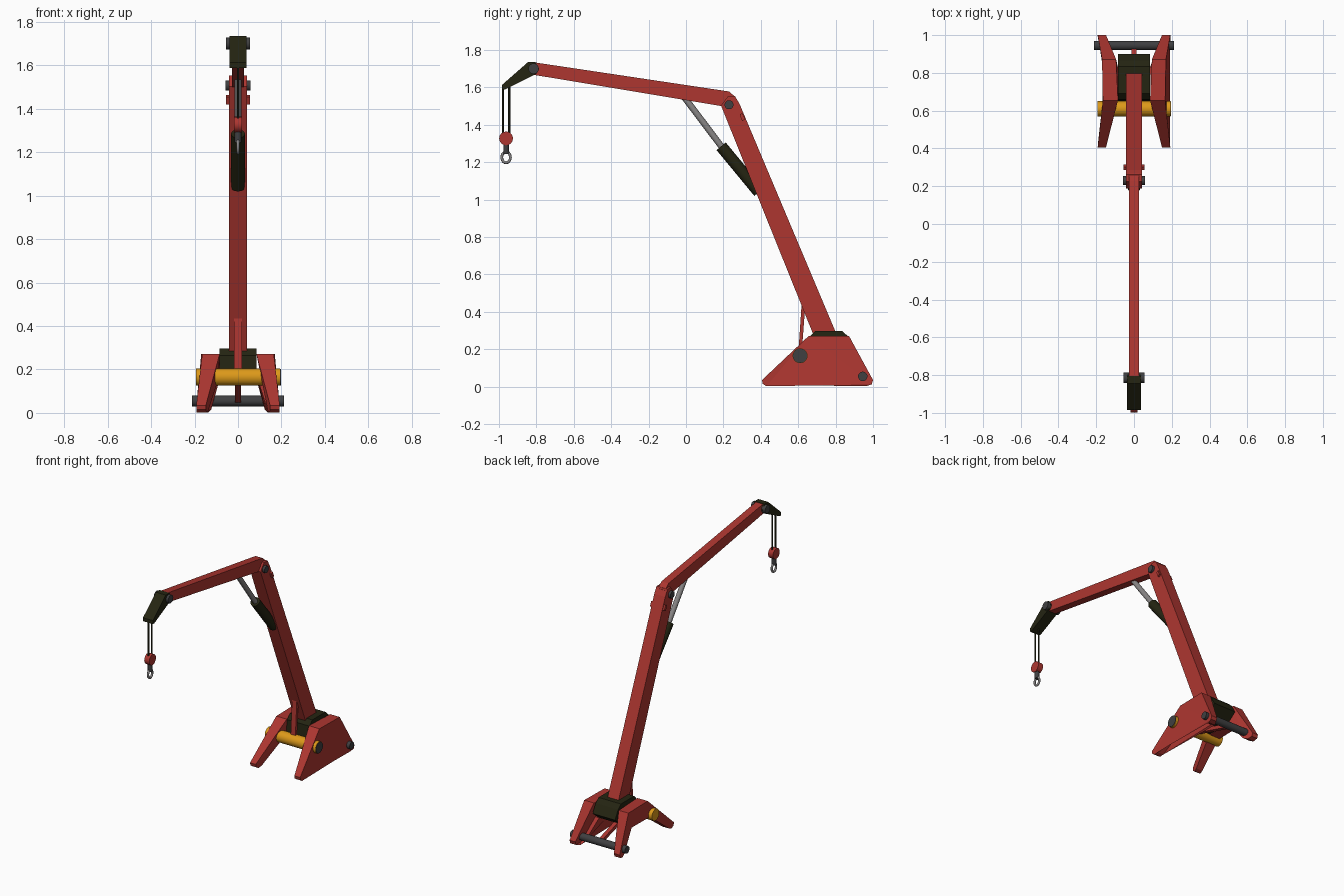
import bpy, bmesh, math
from mathutils import Vector

if "Cube" in bpy.data.objects:
    bpy.data.objects.remove(bpy.data.objects["Cube"])


def material(name, rgb):
    m = bpy.data.materials.new(name)
    m.diffuse_color = (*rgb, 1)
    m.use_nodes = True
    m.node_tree.nodes["Principled BSDF"].inputs["Base Color"].default_value = m.diffuse_color
    return m


RED = material("brick_red", (0.42, 0.037, 0.03))
BLACK = material("olive_black", (0.018, 0.018, 0.006))
DARK = material("dark_grey", (0.05, 0.05, 0.052))
STEEL = material("steel_grey", (0.25, 0.24, 0.24))
AMBER = material("amber", (0.72, 0.32, 0.01))


def finish(name, bm, mat, smooth=False):
    bmesh.ops.recalc_face_normals(bm, faces=bm.faces)
    me = bpy.data.meshes.new(name)
    bm.to_mesh(me)
    bm.free()
    me.materials.append(mat)
    ob = bpy.data.objects.new(name, me)
    bpy.context.collection.objects.link(ob)
    if smooth:
        bpy.context.view_layer.objects.active = ob
        ob.select_set(True)
        bpy.ops.object.shade_smooth_by_angle(angle=math.radians(40))
        ob.select_set(False)
    return ob


def plate(name, profile, span, mat):
    """Extrude a (y, z) profile along x; span(y) gives the two x limits."""
    bm = bmesh.new()
    a = [bm.verts.new((span(y)[0], y, z)) for y, z in profile]
    b = [bm.verts.new((span(y)[1], y, z)) for y, z in profile]
    bm.faces.new(a)
    bm.faces.new(b)
    n = len(a)
    for i in range(n):
        j = (i + 1) % n
        bm.faces.new((a[i], a[j], b[j], b[i]))
    bmesh.ops.triangulate(bm, faces=[f for f in bm.faces if len(f.verts) > 4])
    return finish(name, bm, mat)


def slab(name, profile, half, mat):
    return plate(name, profile, lambda y: (-half, half), mat)


def rod(name, p, q, r, mat, sides=20, r2=None):
    p, q = Vector(p), Vector(q)
    bm = bmesh.new()
    bmesh.ops.create_cone(bm, cap_ends=True, segments=sides, radius1=r,
                          radius2=r if r2 is None else r2, depth=(q - p).length)
    rot = Vector((0, 0, 1)).rotation_difference(q - p).to_matrix()
    for v in bm.verts:
        v.co = rot @ v.co + (p + q) / 2
    return finish(name, bm, mat, True)


def pin(name, y, z, r, half, mat, sides=20):
    return rod(name, (-half, y, z), (half, y, z), r, mat, sides)


# Splayed feet: narrow at the tips, thick under the base
LEG = [(0.406, 0.035), (0.41, 0.015), (0.43, 0.002), (0.455, 0.01), (0.635, 0.153),
       (0.83, 0.153), (0.935, 0.015), (0.963, 0.002), (0.993, 0.012), (1.0, 0.035),
       (0.872, 0.27), (0.655, 0.27)]


def leg_span(y):
    t = min(max((0.655 - y) / 0.24, (y - 0.85) / 0.14, 0), 1)
    return 0.085 + 0.063 * t, 0.165 + 0.027 * t


for side, s in (("right", 1), ("left", -1)):
    plate("leg_" + side, LEG, lambda y: tuple(s * x for x in leg_span(y)), RED)

# Base block and cross bars
slab("base_block", [(0.65, 0.155), (0.83, 0.155), (0.90, 0.21), (0.865, 0.27), (0.835, 0.297),
                    (0.69, 0.297), (0.66, 0.265)], 0.086, BLACK)
pin("front_roller", 0.61, 0.165, 0.04, 0.194, AMBER, 24)
rod("roller_cap", (0.19, 0.61, 0.165), (0.197, 0.61, 0.165), 0.038, DARK)
pin("rear_axle", 0.945, 0.055, 0.025, 0.211, DARK)

# Thin braces on the centre line
slab("lower_brace", [(0.62, 0.14), (0.94, 0.043), (0.945, 0.065), (0.62, 0.17)], 0.014, RED)
slab("front_brace", [(0.60, 0.17), (0.618, 0.17), (0.635, 0.40), (0.618, 0.44)], 0.018, RED)

# Mast with its head and side lugs
slab("mast", [(0.68, 0.28), (0.803, 0.285), (0.287, 1.51), (0.262, 1.553), (0.225, 1.553),
              (0.187, 1.503)], 0.042, RED)
slab("mast_lug", [(0.287, 1.455), (0.302, 1.463), (0.316, 1.43), (0.30, 1.42)], 0.055, RED)
pin("elbow_pin", 0.23, 1.507, 0.024, 0.058, DARK)

# Upper boom
slab("boom", [(0.19, 1.50), (0.25, 1.50), (0.268, 1.545), (0.23, 1.578), (-0.82, 1.735),
              (-0.85, 1.71), (-0.82, 1.668)], 0.027, RED)

# Hydraulic ram
rod("ram_barrel", (0, 0.39, 1.04), (0, 0.188, 1.285), 0.032, BLACK)
rod("ram_rod", (0, 0.20, 1.27), (0, -0.015, 1.555), 0.017, STEEL)

# Boom tip
slab("boom_tip", [(-0.985, 1.588), (-0.97, 1.588), (-0.80, 1.672), (-0.785, 1.70),
                  (-0.805, 1.735), (-0.845, 1.735), (-0.985, 1.612)], 0.038, BLACK)
pin("tip_pin", -0.815, 1.70, 0.028, 0.055, DARK)

# Hoist cables, pulley block and hook
HY = -0.962
for i, dy in enumerate((-0.017, 0.017)):
    rod(f"cable_{i + 1}", (0, HY + dy, 1.33), (0, HY + dy, 1.61), 0.0055, BLACK, 8)
pin("pulley_block", HY, 1.327, 0.037, 0.019, RED, 16)
rod("hook_shank", (0, HY, 1.245), (0, HY, 1.295), 0.015, DARK, 12)

# Hook ring: elongated loop in the y-z plane
curve = bpy.data.curves.new("hook_ring", 'CURVE')
curve.dimensions = '3D'
curve.bevel_depth = 0.0075
curve.bevel_resolution = 2
sp = curve.splines.new('POLY')
N = 20
sp.points.add(N - 1)
for i, p in enumerate(sp.points):
    a = 2 * math.pi * i / N
    p.co = (0, HY + 0.023 * math.cos(a), 1.226 + 0.029 * math.sin(a), 1)
sp.use_cyclic_u = True
curve.materials.append(STEEL)
bpy.context.collection.objects.link(bpy.data.objects.new("hook_ring", curve))
